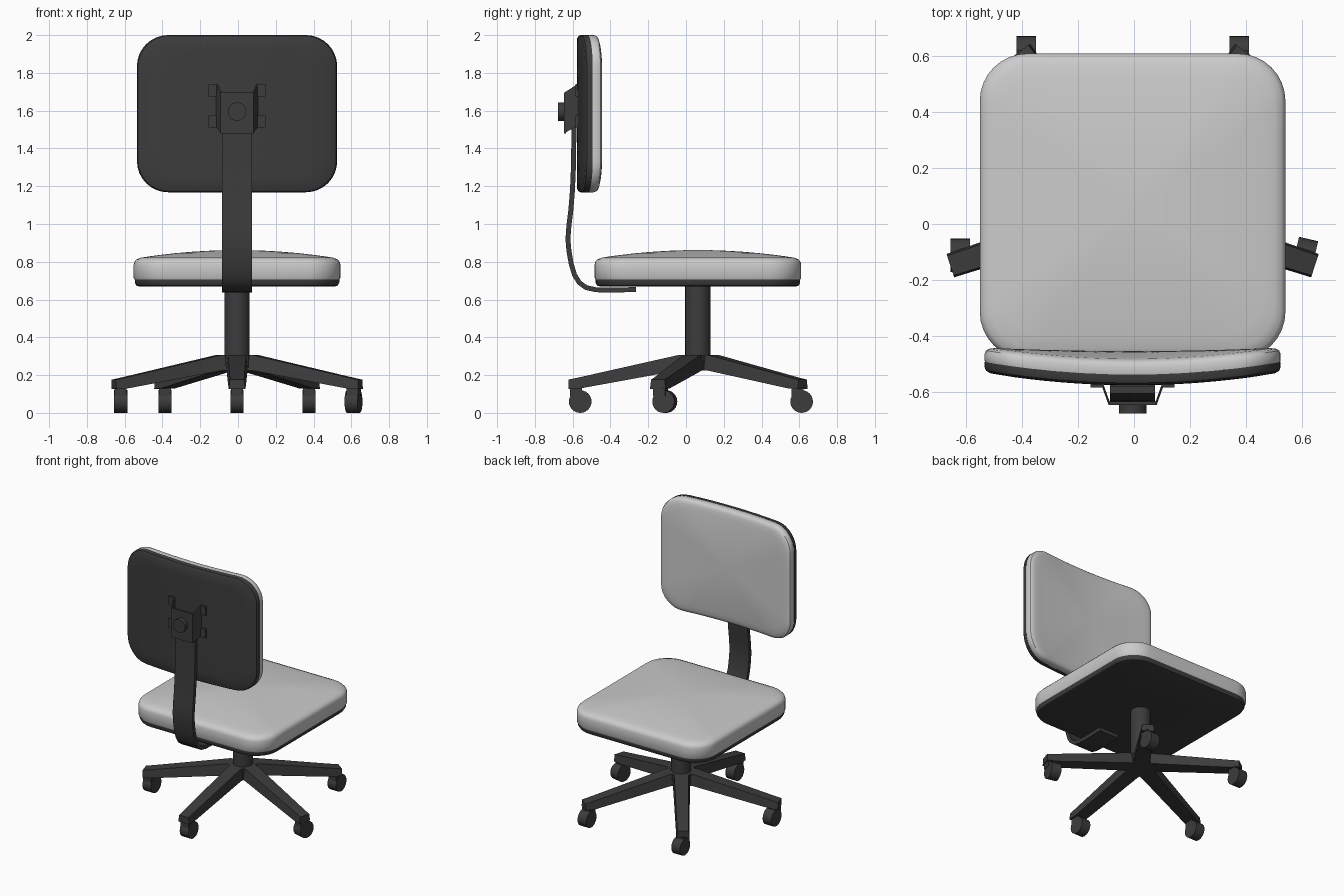
import bpy, bmesh, math
from mathutils import Vector, Matrix

if "Cube" in bpy.data.objects:
    bpy.data.objects.remove(bpy.data.objects["Cube"])

dark = bpy.data.materials.new("dark_plastic")
dark.diffuse_color = (0.045, 0.045, 0.045, 1)
dark.use_nodes = True
dark.node_tree.nodes["Principled BSDF"].inputs["Base Color"].default_value = dark.diffuse_color
CX, CY = -0.005, 0.063          # centre of column and base


def loft(name, rings, mat=dark, matrix=None):
    """Skin a list of equal-length closed rings and cap both ends."""
    bm = bmesh.new()
    vs = [[bm.verts.new(p) for p in r] for r in rings]
    n = len(vs[0])
    for a, b in zip(vs, vs[1:]):
        for i in range(n):
            bm.faces.new((a[i], a[(i + 1) % n], b[(i + 1) % n], b[i]))
    bm.faces.new(vs[0][::-1])
    bm.faces.new(vs[-1])
    bmesh.ops.recalc_face_normals(bm, faces=bm.faces)
    me = bpy.data.meshes.new(name)
    bm.to_mesh(me)
    bm.free()
    ob = bpy.data.objects.new(name, me)
    bpy.context.collection.objects.link(ob)
    if mat:
        me.materials.append(mat)
    if matrix:
        ob.matrix_world = matrix
    return ob


def prism(name, pts, x0, x1, matrix=None):
    """Extrude a (y, z) outline along x."""
    return loft(name, [[(x, y, z) for y, z in pts] for x in (x0, x1)], matrix=matrix)


def box(name, x0, x1, y0, y1, z0, z1, matrix=None):
    return prism(name, [(y0, z0), (y1, z0), (y1, z1), (y0, z1)], x0, x1, matrix)


def cylinder(name, r, depth, loc, rot=(0, 0, 0), sides=32):
    bpy.ops.mesh.primitive_cylinder_add(vertices=sides, radius=r, depth=depth, location=loc, rotation=rot)
    ob = bpy.context.object
    ob.name = name
    ob.data.materials.append(dark)
    return ob


def rounded_rect(hw, hh, r, arc=8, side=8):
    pts = []
    corners = [(1, 1), (-1, 1), (-1, -1), (1, -1)]
    for k, (sx, sy) in enumerate(corners):
        for i in range(arc + 1):
            a = math.pi / 2 * (k + i / arc)
            pts.append(Vector((sx * (hw - r) + r * math.cos(a), sy * (hh - r) + r * math.sin(a))))
        nx, ny = corners[(k + 1) % 4]
        a = math.pi / 2 * (k + 1)
        end = Vector((nx * (hw - r) + r * math.cos(a), ny * (hh - r) + r * math.sin(a)))
        start = pts[-1]
        pts += [start.lerp(end, i / side) for i in range(1, side)]
    return pts


def pad(name, outline, profile, place, mat):
    """Stack scaled copies of an outline; place maps (u, v, height) to xyz."""
    return loft(name, [[place(p.x * s, p.y * s, h) for p in outline] for s, h in profile], mat)


def crown(edge, top, power=2):
    return [(s, top - (top - edge) * (s / 0.93) ** power) for s in (0.93, 0.85, 0.75, 0.6, 0.45, 0.3, 0.15, 0.03)]


# Seat: dark pan and padded cushion
seat_outline = rounded_rect(0.547, 0.547, 0.17)
seat_place = lambda u, v, h: (CX + u, CY + v, h)
flat = [(s, 0.668) for s in (0.03, 0.5, 0.94)]
pad("seat_pan", seat_outline, flat + [(0.975, 0.674), (0.99, 0.69), (0.99, 0.705), (0.5, 0.705)], seat_place, dark)
pad("seat_cushion", seat_outline,
    [(0.5, 0.70), (0.985, 0.70), (1, 0.715), (1, 0.785), (0.993, 0.80), (0.975, 0.812)] + crown(0.822, 0.862),
    seat_place, None)

# Backrest: dark shell and cushion, both wrapped gently towards the sitter
back_outline = rounded_rect(0.53, 0.416, 0.165)
back_place = lambda u, v, h: (CX + u, -0.577 + h + 0.045 * (u / 0.53) ** 2, 1.584 + v)
inner = (0.03, 0.2, 0.4, 0.6, 0.8)
pad("backrest_shell", back_outline,
    [(s, 0) for s in inner] + [(0.96, 0.001), (0.99, 0.008), (1, 0.02), (1, 0.038)]
    + [(s, 0.038) for s in inner[::-1]], back_place, dark)
pad("backrest_cushion", back_outline,
    [(s, 0.036) for s in inner] + [(0.995, 0.036), (1, 0.045), (1, 0.066), (0.99, 0.08), (0.97, 0.088)]
    + crown(0.094, 0.122), back_place, None)

# Curved steel back support
path = [Vector(p) for p in [(-0.265, 0.653), (-0.40, 0.65), (-0.48, 0.652), (-0.53, 0.664), (-0.565, 0.69),
        (-0.59, 0.73), (-0.608, 0.79), (-0.62, 0.86), (-0.625, 0.92), (-0.62, 0.99), (-0.61, 1.07),
        (-0.601, 1.18), (-0.596, 1.3), (-0.593, 1.5), (-0.593, 1.66)]]
left, right = [], []
for i, p in enumerate(path):
    t = (path[min(i + 1, len(path) - 1)] - path[max(i - 1, 0)]).normalized()
    n = Vector((-t.y, t.x)) * 0.013
    left.append(p + n)
    right.append(p - n)
rings = [[(CX - 0.08, *a), (CX + 0.08, *a), (CX + 0.08, *b), (CX - 0.08, *b)] for a, b in zip(left, right)]
loft("back_support", rings)

# Bracket on the backrest with flared cheeks, tabs and clamping knob
box("bracket_plate", CX - 0.087, CX + 0.087, -0.647, -0.635, 1.48, 1.695)
for s in (-1, 1):
    cheek = []
    for dx in (0, 0.008):
        cheek.append([(CX + s * (x - dx), y, z) for x, y, z in
                      [(0.087, -0.645, 1.48), (0.112, -0.575, 1.52), (0.112, -0.575, 1.74), (0.087, -0.645, 1.695)]])
    loft("bracket_cheek", cheek)
    for z in (1.51, 1.675):
        xs = sorted((CX + s * 0.105, CX + s * 0.15))
        box("bracket_tab", *xs, -0.585, -0.572, z, z + 0.065)
cylinder("clamp_knob", 0.049, 0.037, (CX, -0.6595, 1.595), (math.pi / 2, 0, 0))

# Column and hub
cylinder("column", 0.067, 0.40, (CX, CY, 0.475))
cylinder("hub", 0.098, 0.08, (CX, CY, 0.266), sides=10)

# Five tapered legs with casters
for k in range(5):
    ang = math.radians(270 + 72 * k)
    m = Matrix.Translation((CX, CY, 0)) @ Matrix.Rotation(ang, 4, 'Z')
    sections = [(0.0, 0.058, 0.225, 0.307), (0.1, 0.056, 0.225, 0.307), (0.62, 0.045, 0.13, 0.190), (0.686, 0.044, 0.127, 0.176)]
    loft("leg", [[(r, -w, z0), (r, w, z0), (r, w * 0.85, z1), (r, -w * 0.85, z1)] for r, w, z0, z1 in sections],
         matrix=m)
    x, y = CX + 0.648 * math.cos(ang), CY + 0.648 * math.sin(ang)
    turn = math.radians(-13) if k == 1 else 0
    box("caster_neck", -0.032, 0.032, -0.03, 0.035, 0.09, 0.135,
        Matrix.Translation((x, y, 0)) @ Matrix.Rotation(turn, 4, 'Z'))
    cylinder("caster_wheel", 0.06, 0.07, (x, y + 0.025, 0.06), (0, math.pi / 2, turn), 24)

# Smooth curved faces, keep edges crisp
bpy.ops.object.select_all(action='SELECT')
bpy.context.view_layer.objects.active = bpy.data.objects["seat_cushion"]
bpy.ops.object.shade_smooth_by_angle(angle=math.radians(35))
